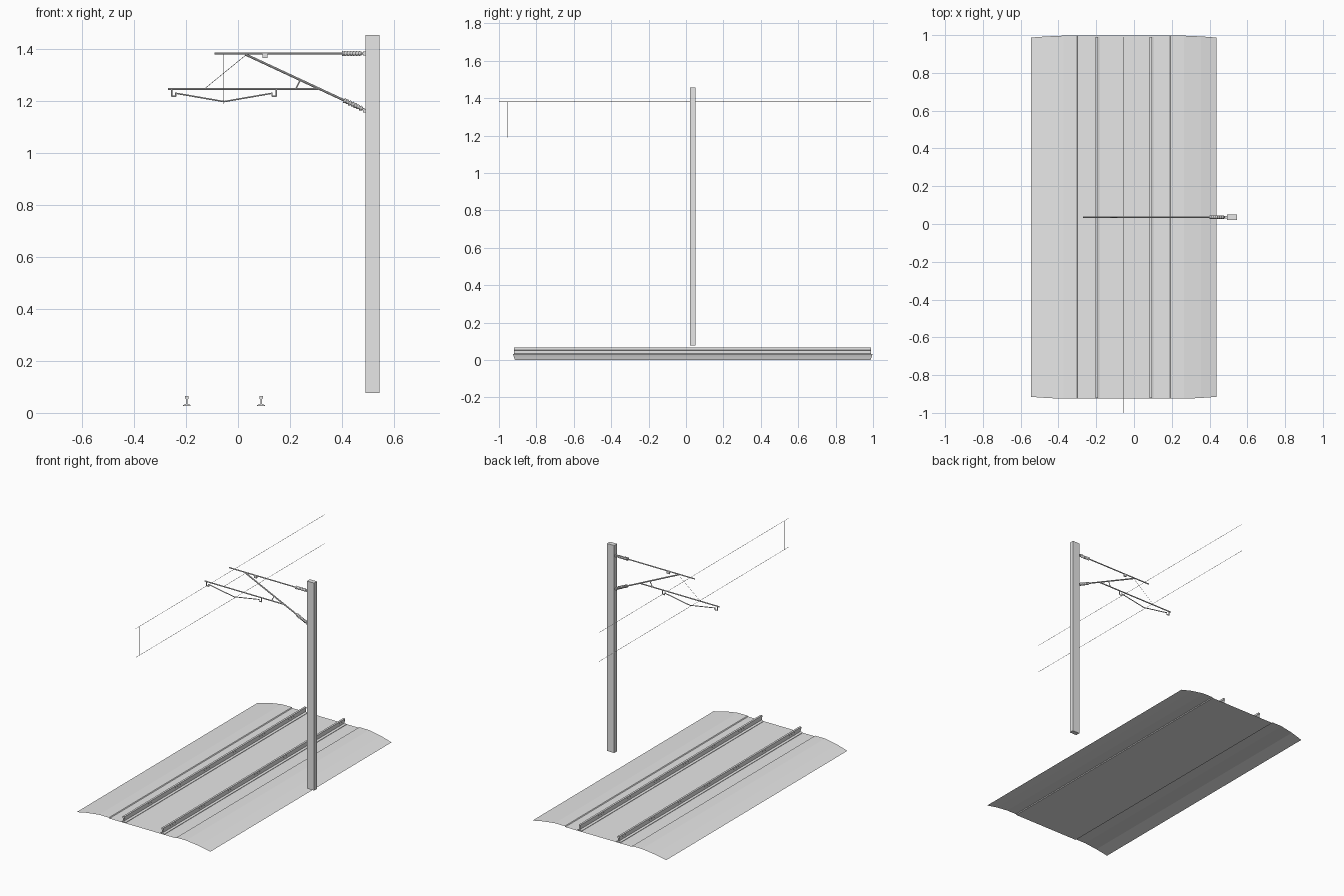
import bpy, bmesh
from mathutils import Vector, Matrix

if "Cube" in bpy.data.objects:
    bpy.data.objects.remove(bpy.data.objects["Cube"])

grey = bpy.data.materials.new("plain grey")
grey.diffuse_color = (0.8, 0.8, 0.8, 1)
grey.use_nodes = True
grey.node_tree.nodes["Principled BSDF"].inputs["Base Color"].default_value = grey.diffuse_color

XC = -0.054    # track centre line
YA = 0.036     # plane of mast and cantilever


def finish(name, bm, smooth=False):
    me = bpy.data.meshes.new(name)
    bm.to_mesh(me)
    bm.free()
    me.materials.append(grey)
    ob = bpy.data.objects.new(name, me)
    bpy.context.collection.objects.link(ob)
    if smooth:
        bpy.ops.object.select_all(action='DESELECT')
        ob.select_set(True)
        bpy.context.view_layer.objects.active = ob
        bpy.ops.object.shade_smooth_by_angle()
    return ob


def add_box(bm, x0, x1, y0, y1, z0, z1):
    m = Matrix.Translation(((x0 + x1) / 2, (y0 + y1) / 2, (z0 + z1) / 2))
    bmesh.ops.create_cube(bm, size=1, matrix=m @ Matrix.Diagonal((x1 - x0, y1 - y0, z1 - z0, 1)))


def add_rod(bm, a, b, r, sides=8, r2=None):
    a, b = Vector(a), Vector(b)
    d = b - a
    m = Matrix.Translation((a + b) / 2) @ d.to_track_quat('Z', 'Y').to_matrix().to_4x4()
    bmesh.ops.create_cone(bm, cap_ends=True, segments=sides, radius1=r,
                          radius2=r if r2 is None else r2, depth=d.length, matrix=m)


def rods(name, paths, r, sides=8):
    bm = bmesh.new()
    for path in paths:
        for (x0, z0), (x1, z1) in zip(path, path[1:]):
            add_rod(bm, (x0, YA, z0), (x1, YA, z1), r, sides)
    return finish(name, bm, sides > 4)


# ballast bed: open sheet, slightly sunk between the shoulders
half = [(0.492, 0.0, 0.01), (0.41, 0.019, 0.004), (0.32, 0.032, 0),
        (0.248, 0.032, 0), (0.244, 0.027, 0)]
profile = [(-u, z, e) for u, z, e in half] + [(u, z, e) for u, z, e in reversed(half)]
bm = bmesh.new()
rows = [(bm.verts.new((XC + u, -0.925 + e, z)), bm.verts.new((XC + u, 0.997 - e, z)))
        for u, z, e in profile]
for (a, b), (c, d) in zip(rows, rows[1:]):
    bm.faces.new((a, c, d, b))
finish("ballast_bed", bm)

# rails: extruded foot, web and head profile
side = [(0.015, 0.027), (0.015, 0.030), (0.0025, 0.035), (0.003, 0.052),
        (0.0065, 0.055), (0.0065, 0.066)]
outline = side + [(-u, z) for u, z in reversed(side)]
for name, x in (("left_rail", XC - 0.143), ("right_rail", XC + 0.143)):
    bm = bmesh.new()
    face = bm.faces.new([bm.verts.new((x + u, -0.92, z)) for u, z in outline])
    ext = bmesh.ops.extrude_face_region(bm, geom=[face])
    bmesh.ops.translate(bm, vec=(0, 1.91, 0),
                        verts=[v for v in ext['geom'] if isinstance(v, bmesh.types.BMVert)])
    bmesh.ops.recalc_face_normals(bm, faces=bm.faces)
    finish(name, bm)

# mast
bm = bmesh.new()
add_box(bm, 0.492, 0.545, YA - 0.015, YA + 0.015, 0.077, 1.456)
finish("mast", bm)

# cantilever tubes
rods("top_tube", [[(-0.09, 1.384), (0.494, 1.384)]], 0.0038)
rods("diagonal_strut", [[(0.03, 1.38), (0.494, 1.164)]], 0.0045)
rods("registration_tube", [[(-0.27, 1.247), (0.308, 1.247)]], 0.0038)
rods("short_brace", [[(0.239, 1.281), (0.223, 1.248)]], 0.0025)
rods("stay_wire", [[(0.03, 1.378), (-0.128, 1.249)]], 0.001, 4)

# hooked drop brackets and steady arms, one pair mirrored about the track centre
hooks, arms = [], []
for s in (-1, 1):
    hooks.append([(XC + s * 0.202, 1.247), (XC + s * 0.202, 1.219),
                  (XC + s * 0.185, 1.219), (XC + s * 0.185, 1.234)])
    arms.append([(XC + s * 0.185, 1.231), (XC, 1.199)])
rods("drop_brackets", hooks, 0.0028)
rods("steady_arms", arms, 0.0028)

# clamp under the top tube
bm = bmesh.new()
add_box(bm, 0.095, 0.114, YA - 0.004, YA + 0.004, 1.367, 1.384)
finish("tube_clamp", bm)

# ribbed insulators
for name, a, b in (("top_insulator", (0.40, 1.384), (0.476, 1.384)),
                   ("diagonal_insulator", (0.408, 1.204), (0.480, 1.1705))):
    bm = bmesh.new()
    p, q = Vector((a[0], YA, a[1])), Vector((b[0], YA, b[1]))
    add_rod(bm, p, q, 0.007, 10)
    for i in range(7):
        add_rod(bm, p.lerp(q, i / 7), p.lerp(q, (i + 0.65) / 7), 0.0105, 10, 0.008)
    finish(name, bm, True)

# mast fixings
bm = bmesh.new()
for z in (1.384, 1.164):
    add_box(bm, 0.482, 0.494, YA - 0.006, YA + 0.006, z - 0.007, z + 0.007)
finish("mast_fixings", bm)

# overhead wires running along the track, with one dropper
for name, z in (("contact_wire", 1.19), ("carrier_wire", 1.382)):
    bm = bmesh.new()
    add_rod(bm, (XC, -1.0, z), (XC, 0.99, z), 0.0012, 4)
    finish(name, bm)
bm = bmesh.new()
add_rod(bm, (XC, -0.955, 1.19), (XC, -0.955, 1.382), 0.001, 4)
finish("dropper_wire", bm)
